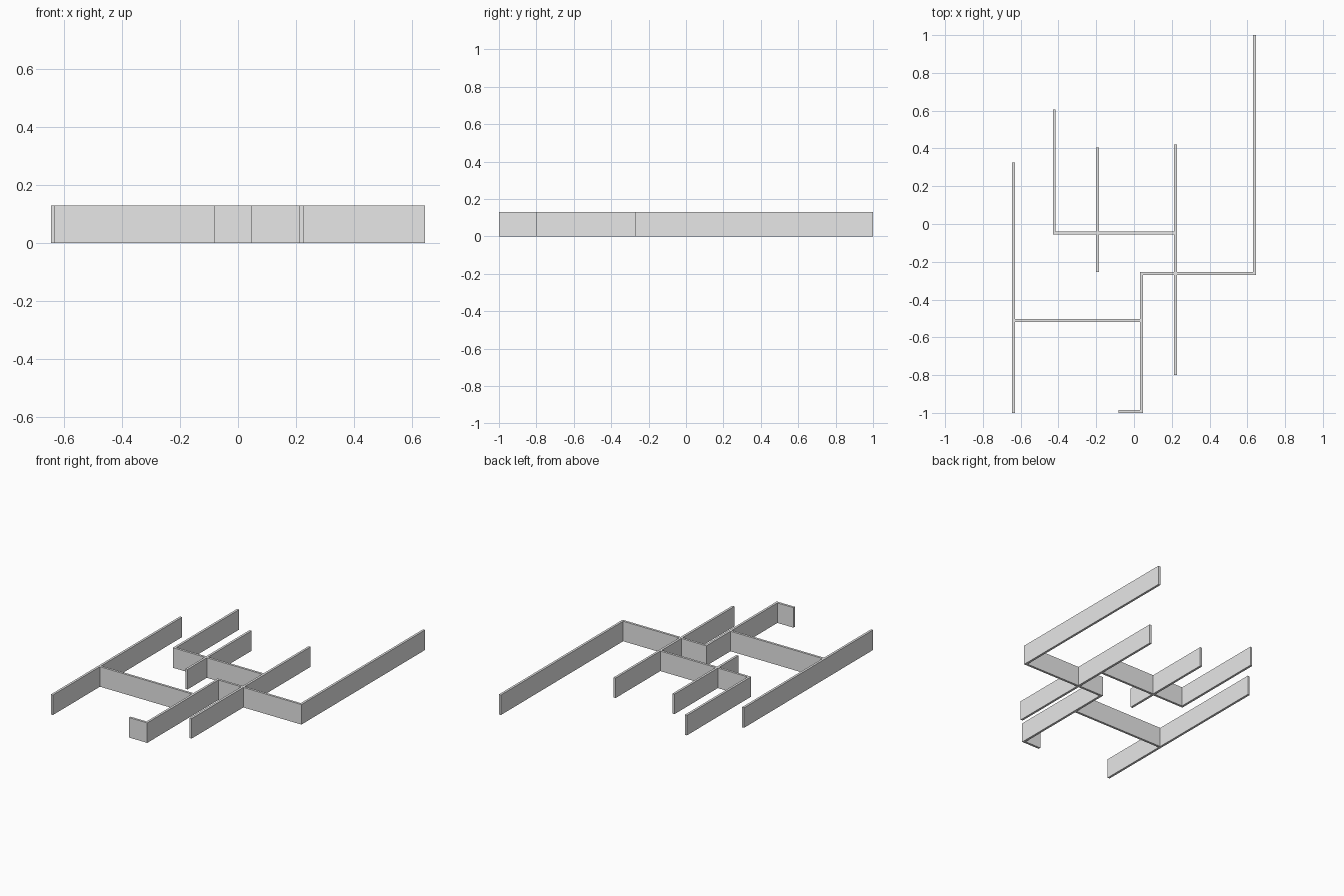
import bpy
import bmesh

HEIGHT = 0.13
HALF = 0.0075  # half of the wall thickness

if "Cube" in bpy.data.objects:
    bpy.data.objects.remove(bpy.data.objects["Cube"], do_unlink=True)

# One plain grey for every wall
grey = bpy.data.materials.new("wall_grey")
grey.use_nodes = True
grey.diffuse_color = (0.8, 0.8, 0.8, 1)
grey.node_tree.nodes["Principled BSDF"].inputs["Base Color"].default_value = (0.8, 0.8, 0.8, 1)


def wall(name, x0, x1, y0, y1):
    """Upright box wall standing on the ground between the given limits."""
    bm = bmesh.new()
    bmesh.ops.create_cube(bm, size=1)
    for v in bm.verts:
        v.co.x = x1 if v.co.x > 0 else x0
        v.co.y = y1 if v.co.y > 0 else y0
        v.co.z = HEIGHT if v.co.z > 0 else 0
    mesh = bpy.data.meshes.new(name)
    bm.to_mesh(mesh)
    bm.free()
    mesh.materials.append(grey)
    bpy.context.collection.objects.link(bpy.data.objects.new(name, mesh))


# Walls running front to back: name, centre x, front y, back y
for name, x, y0, y1 in [
    ("outer_right_wall", -0.6375, -1.0, 0.325),
    ("back_right_wall", -0.4225, -0.055, 0.605),
    ("short_crossing_wall", -0.193, -0.253, 0.405),
    ("long_crossing_wall", 0.22, -0.80, 0.42),
    ("entrance_wall", 0.04, -1.0, -0.255),
    ("outer_left_wall", 0.6375, -0.27, 1.0),
]:
    wall(name, x - HALF, x + HALF, y0, y1)

# Walls running side to side, butted against their neighbours
for name, y, x0, x1 in [
    ("back_cross_wall", -0.0475, -0.415, 0.2125),
    ("left_cross_wall", -0.2625, 0.0475, 0.63),
    ("right_cross_wall", -0.5105, -0.63, 0.0325),
    ("entrance_return_wall", -0.9925, -0.083, 0.0325),
]:
    wall(name, x0, x1, y - HALF, y + HALF)
